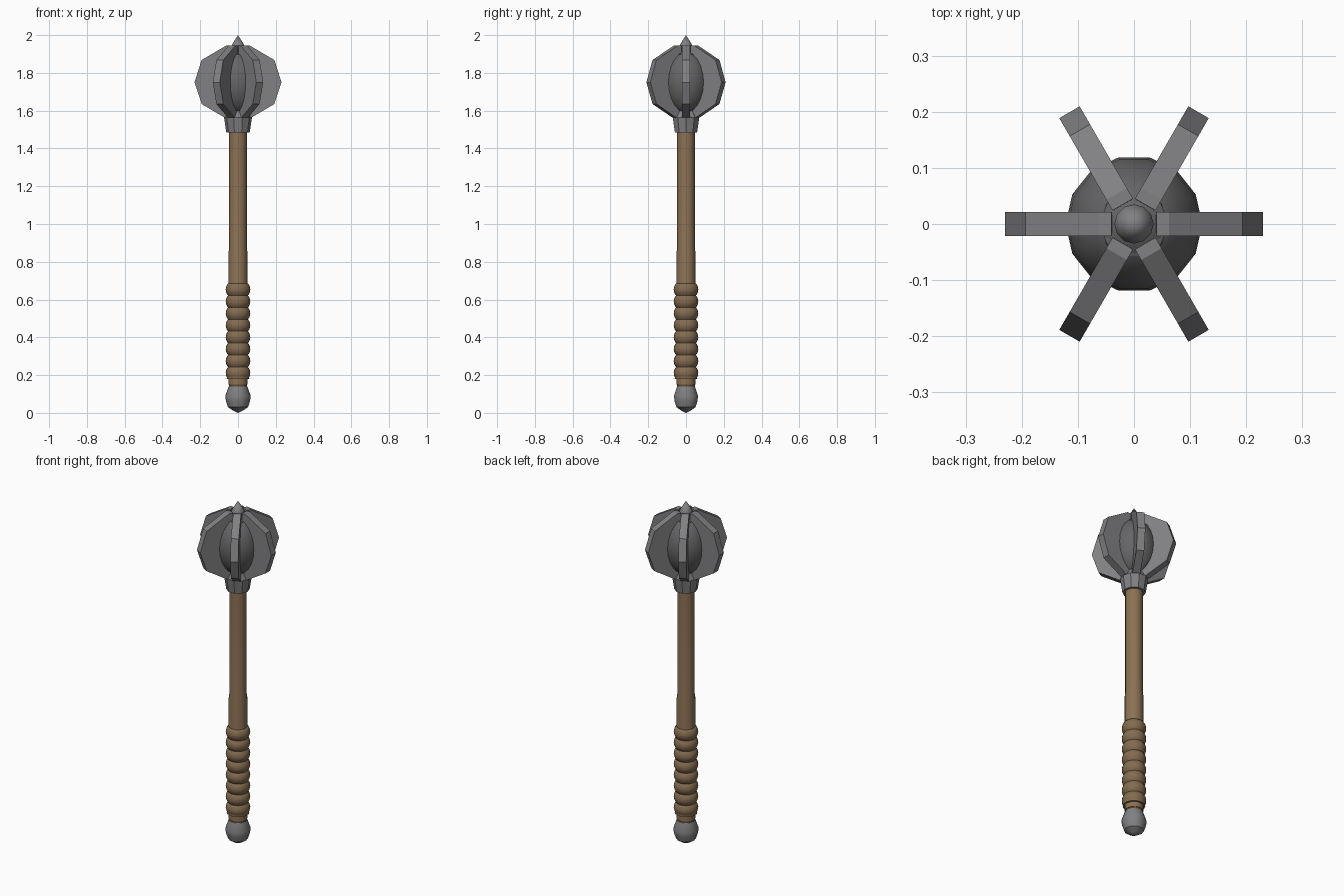
import bpy, bmesh, math
from mathutils import Matrix, Vector

if "Cube" in bpy.data.objects:
    bpy.data.objects.remove(bpy.data.objects["Cube"])


def material(name, rgb):
    m = bpy.data.materials.new(name)
    m.diffuse_color = (*rgb, 1)
    m.use_nodes = True
    m.node_tree.nodes["Principled BSDF"].inputs["Base Color"].default_value = m.diffuse_color
    return m


STEEL = material("steel", (0.22, 0.22, 0.23))
DARK_STEEL = material("dark steel", (0.13, 0.13, 0.135))
WOOD = material("wood", (0.26, 0.165, 0.09))
LEATHER = material("leather", (0.23, 0.15, 0.08))
DARK_LEATHER = material("dark leather", (0.12, 0.07, 0.04))


def finish(bm, name, mat, smooth=None):
    bmesh.ops.remove_doubles(bm, verts=bm.verts, dist=1e-5)
    bmesh.ops.recalc_face_normals(bm, faces=bm.faces)
    me = bpy.data.meshes.new(name)
    bm.to_mesh(me)
    bm.free()
    me.materials.append(mat)
    ob = bpy.data.objects.new(name, me)
    bpy.context.collection.objects.link(ob)
    if smooth:
        bpy.context.view_layer.objects.active = ob
        ob.select_set(True)
        bpy.ops.object.shade_smooth_by_angle(angle=math.radians(smooth))
        ob.select_set(False)
    return ob


def lathe(name, profile, sides, mat, smooth=None):
    """Revolve (radius, z) points around z; open ends are capped."""
    bm = bmesh.new()
    rings = []
    for r, z in profile:
        rings.append([bm.verts.new((r * math.cos(2 * math.pi * i / sides),
                                    r * math.sin(2 * math.pi * i / sides), z))
                      for i in range(sides)] if r > 0 else [bm.verts.new((0, 0, z))])
    for a, b in zip(rings, rings[1:]):
        for i in range(sides):
            j = (i + 1) % sides
            quad = [a[i % len(a)], a[j % len(a)], b[j % len(b)], b[i % len(b)]]
            bm.faces.new(list(dict.fromkeys(quad)))
    for ring in (rings[0], rings[-1]):
        if len(ring) > 1:
            bm.faces.new(ring)
    return finish(bm, name, mat, smooth)


# Pommel and the small leather band above it
lathe("pommel", [(0, 0), (0.022, 0.01), (0.053, 0.03), (0.064, 0.062), (0.067, 0.09),
                 (0.05, 0.14)], 10, STEEL, 35)
lathe("grip_band", [(0.047, 0.13), (0.047, 0.19)], 12, DARK_LEATHER, 40)

# Wooden shaft, slightly thicker at the lower end
lathe("shaft", [(0.05, 0.15), (0.05, 0.85), (0.047, 0.87), (0.047, 1.52)], 16, WOOD, 40)

# Wrapped grip with eight rounded ridges
wraps, steps = 8, 8
grip = []
for i in range(wraps * steps + 1):
    t = i / steps
    grip.append((0.053 + 0.012 * abs(math.sin(math.pi * t)) ** 0.8, 0.18 + 0.505 * t / wraps))
grip[0] = (0.06, 0.18)
lathe("grip_wrap", grip, 20, LEATHER, 60)

# Socket joining the head to the shaft
lathe("head_socket", [(0.062, 1.485), (0.074, 1.565), (0.055, 1.60), (0.05, 1.64)], 10, STEEL)

# Egg-shaped core
core = [(0.122 * math.sin(math.pi * i / 12), 1.75 - 0.17 * math.cos(math.pi * i / 12))
        for i in range(13)]
core[0], core[-1] = (0, core[0][1]), (0, core[-1][1])
lathe("head_core", core, 14, DARK_STEEL, 40)

# Six flanges around the core
flange = [(0.035, 1.565), (0.074, 1.565), (0.192, 1.635), (0.23, 1.75), (0.193, 1.868),
          (0.062, 1.945), (0.04, 1.945)]
for k in range(6):
    bm = bmesh.new()
    face = bm.faces.new([bm.verts.new((x, -0.021, z)) for x, z in flange])
    ext = bmesh.ops.extrude_face_region(bm, geom=[face])
    bmesh.ops.translate(bm, vec=Vector((0, 0.042, 0)),
                        verts=[v for v in ext["geom"] if isinstance(v, bmesh.types.BMVert)])
    bmesh.ops.rotate(bm, verts=bm.verts, matrix=Matrix.Rotation(k * math.pi / 3, 3, 'Z'))
    finish(bm, f"flange_{k + 1}", STEEL)

# Top ring and pointed finial
lathe("top_ring", [(0.066, 1.87), (0.06, 1.9), (0.045, 1.905)], 10, DARK_STEEL)
lathe("finial", [(0.028, 1.89), (0.034, 1.92), (0.035, 1.94), (0.028, 1.956), (0, 2.0)],
      12, STEEL, 40)
